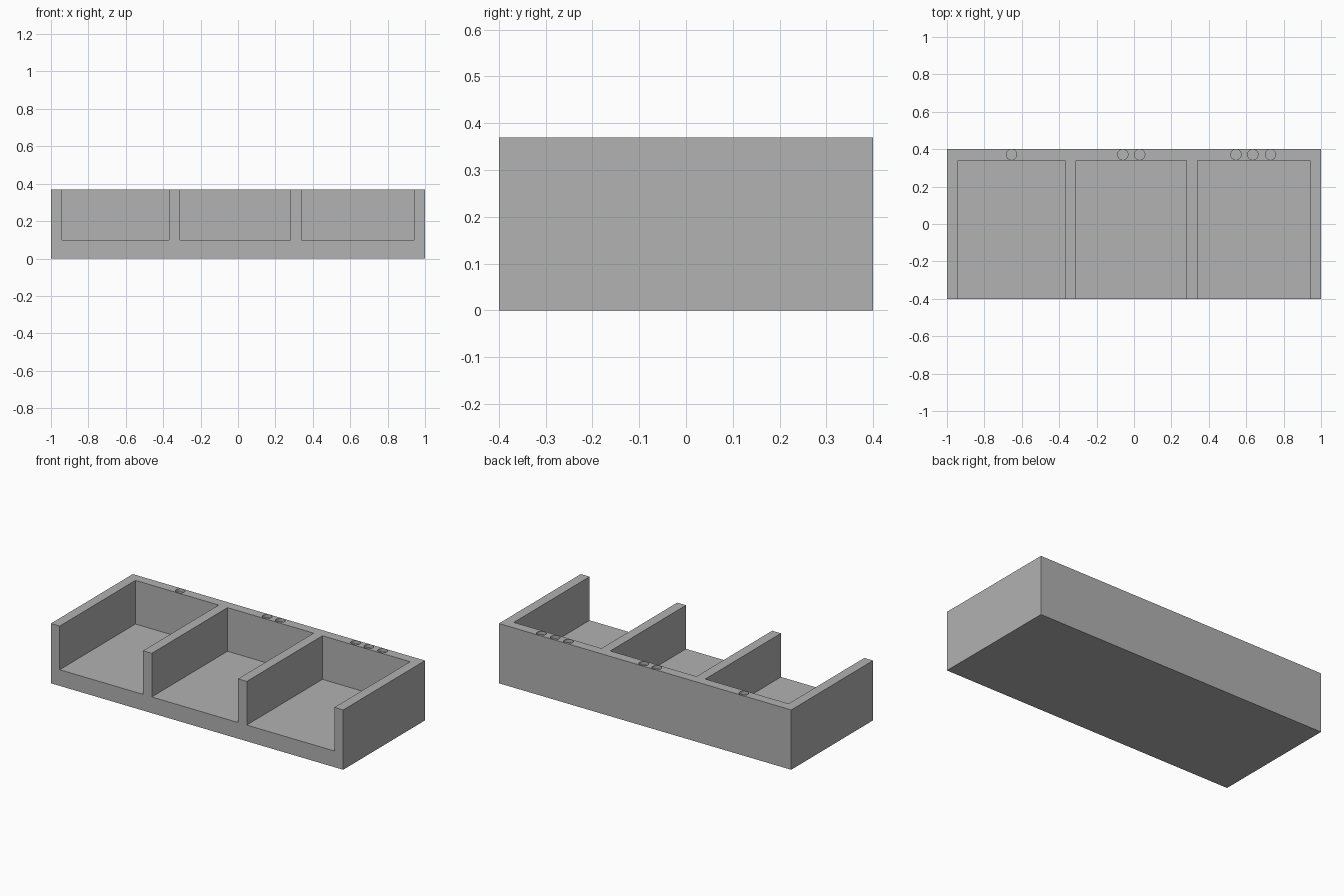
import bpy, bmesh
from mathutils import Matrix, Vector

if "Cube" in bpy.data.objects:
    bpy.data.objects.remove(bpy.data.objects["Cube"], do_unlink=True)

W, D, H = 2.0, 0.8, 0.37
FLOOR, BACK = 0.10, 0.34
HOLE_R, HOLE_DEPTH = 0.028, 0.02

grey = bpy.data.materials.new("plain grey")
grey.use_nodes = True
colour = (0.445, 0.445, 0.445, 1)
grey.diffuse_color = colour
grey.node_tree.nodes["Principled BSDF"].inputs["Base Color"].default_value = colour


def add_box(bm, lo, hi):
    lo, hi = Vector(lo), Vector(hi)
    matrix = Matrix.Translation((lo + hi) / 2) @ Matrix.Diagonal((*(hi - lo), 1))
    bmesh.ops.create_cube(bm, size=1, matrix=matrix)


def make_object(name, bm):
    mesh = bpy.data.meshes.new(name)
    bm.to_mesh(mesh)
    bm.free()
    mesh.materials.append(grey)
    obj = bpy.data.objects.new(name, mesh)
    bpy.context.collection.objects.link(obj)
    return obj


# Solid block of the tray
bm = bmesh.new()
add_box(bm, (-W / 2, -D / 2, 0), (W / 2, D / 2, H))
tray = make_object("tray", bm)

# Three bays, open at the front and top
bm = bmesh.new()
for left, right in ((-0.94, -0.37), (-0.31, 0.28), (0.34, 0.94)):
    add_box(bm, (left, -D, FLOOR), (right, BACK, H + 0.2))

# Counting dimples sunk into the back wall: one, two, three
for x in (-0.655, -0.06, 0.03, 0.545, 0.635, 0.73):
    bmesh.ops.create_cone(bm, cap_ends=True, segments=32, radius1=HOLE_R,
                          radius2=HOLE_R, depth=2 * HOLE_DEPTH,
                          matrix=Matrix.Translation((x, 0.371, H)))
cutter = make_object("bay_cutter", bm)
cutter.hide_render = True

# Cut the tray, then drop the cutter
cut = tray.modifiers.new("cut", 'BOOLEAN')
cut.operation = 'DIFFERENCE'
cut.solver = 'EXACT'
cut.object = cutter
bpy.context.view_layer.objects.active = tray
tray.select_set(True)
bpy.ops.object.modifier_apply(modifier=cut.name)
bpy.data.objects.remove(cutter, do_unlink=True)
bpy.ops.object.shade_smooth_by_angle()
